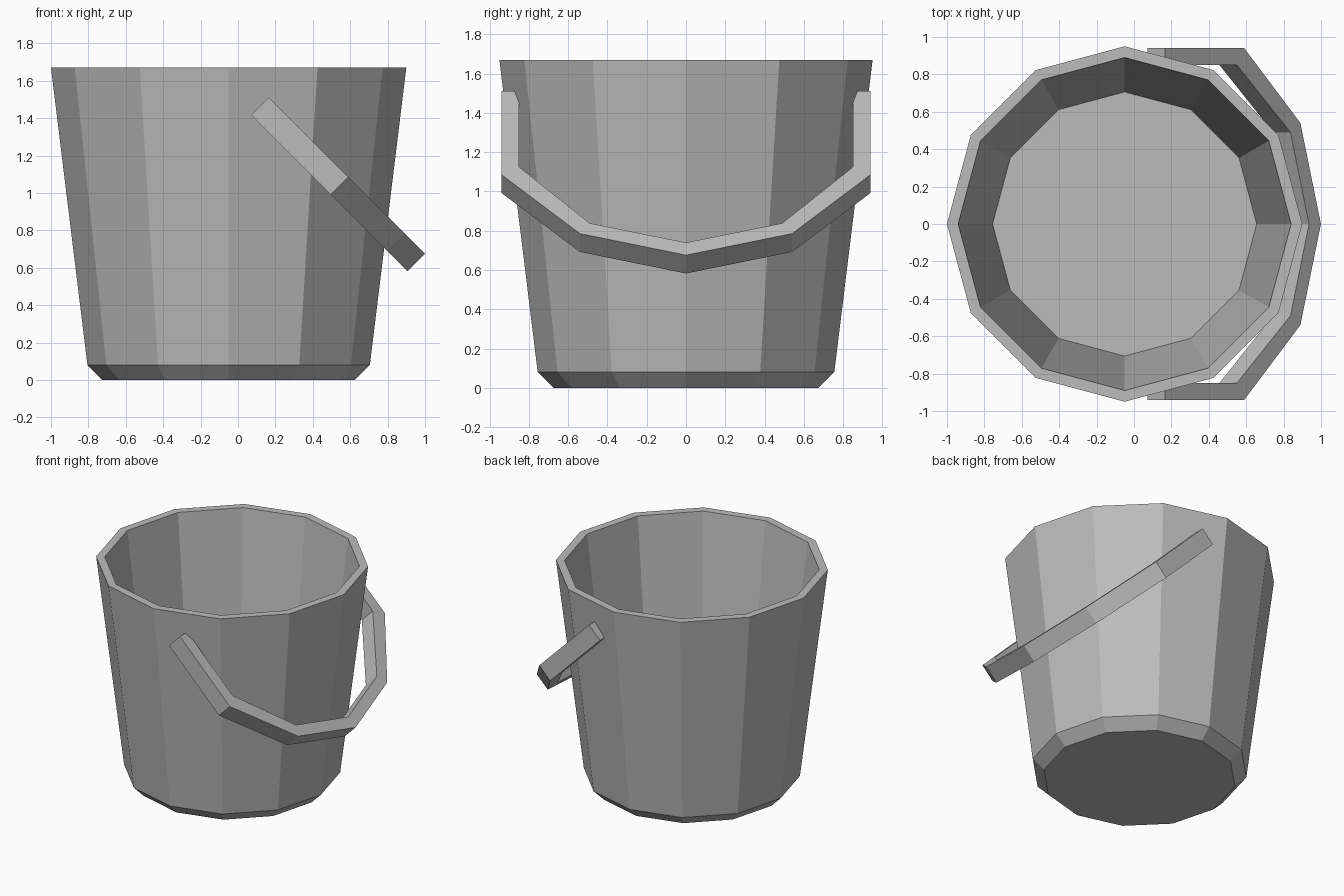
import bpy
import bmesh
from math import cos, sin, tau
from mathutils import Vector

if "Cube" in bpy.data.objects:
    bpy.data.objects.remove(bpy.data.objects["Cube"])

SIDES = 12
CENTRE_X = -0.05

grey = bpy.data.materials.new("plain_grey")
grey.use_nodes = True
colour = (0.5, 0.5, 0.5, 1)
grey.diffuse_color = colour
grey.node_tree.nodes["Principled BSDF"].inputs["Base Color"].default_value = colour


def finish(name, bm):
    """Turn a bmesh into a flat-shaded grey object."""
    bmesh.ops.recalc_face_normals(bm, faces=bm.faces)
    mesh = bpy.data.meshes.new(name)
    bm.to_mesh(mesh)
    bm.free()
    mesh.materials.append(grey)
    obj = bpy.data.objects.new(name, mesh)
    bpy.context.collection.objects.link(obj)
    return obj


def bridge(bm, a, b):
    """Join two closed rings of vertices with quads."""
    for i in range(len(a)):
        j = (i + 1) % len(a)
        bm.faces.new((a[i], a[j], b[j], b[i]))


# Bucket: outer base, chamfer, outer rim, inner rim, inner floor
profile = [(0.675, 0), (0.755, 0.08), (0.95, 1.67), (0.89, 1.67), (0.706, 0.17)]
bm = bmesh.new()
rings = [[bm.verts.new((CENTRE_X + r * cos(tau * i / SIDES), r * sin(tau * i / SIDES), z))
          for i in range(SIDES)] for r, z in profile]
for a, b in zip(rings, rings[1:]):
    bridge(bm, a, b)
bm.faces.new(rings[0])
bm.faces.new(rings[-1])
finish("bucket", bm)

# Handle: a flat angular band lying in a plane tilted down by 45 degrees
outer = [(0, 0.94), (0.6, 0.94), (1.025, 0.54), (1.18, 0)]
inner = [(0, 0.85), (0.545, 0.85), (0.95, 0.49), (1.09, 0)]
start = Vector((0.165, 0, 1.51))
along = Vector((1, 0, -1)).normalized()
across = Vector((-1, 0, -1)).normalized() * 0.132


def mirrored(half):
    return half + [(s, -y) for s, y in reversed(half[:-1])]


bm = bmesh.new()
sections = []
for (so, yo), (si, yi) in zip(mirrored(outer), mirrored(inner)):
    po = start + along * so + Vector((0, yo, 0))
    pi = start + along * si + Vector((0, yi, 0))
    sections.append([bm.verts.new(p) for p in (po, pi, pi + across, po + across)])
for a, b in zip(sections, sections[1:]):
    bridge(bm, a, b)
bm.faces.new(sections[0])
bm.faces.new(sections[-1])
finish("handle", bm)
